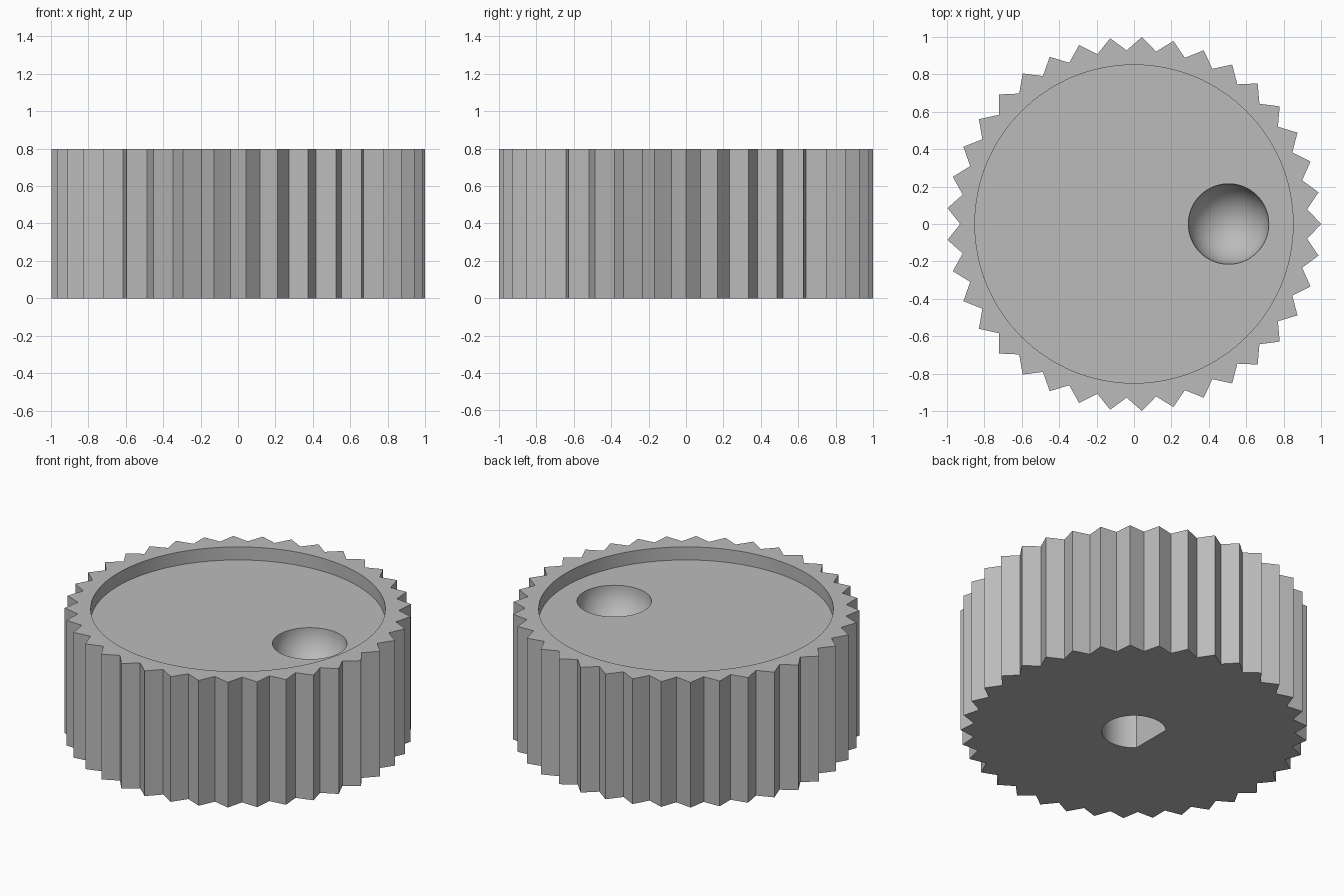
import bpy, bmesh, math

if "Cube" in bpy.data.objects:
    bpy.data.objects.remove(bpy.data.objects["Cube"])

TEETH = 37
HEIGHT = 0.797
TIP_R, VALLEY_R = 1.0, 0.928
FLOOR_Z = HEIGHT - 0.083


def prism(name, pts, z0, z1):
    """Extrude a closed outline from z0 to z1."""
    bm = bmesh.new()
    face = bm.faces.new([bm.verts.new((x, y, z0)) for x, y in pts])
    ext = bmesh.ops.extrude_face_region(bm, geom=[face])
    for v in ext["geom"]:
        if isinstance(v, bmesh.types.BMVert):
            v.co.z = z1
    bmesh.ops.recalc_face_normals(bm, faces=bm.faces)
    me = bpy.data.meshes.new(name)
    bm.to_mesh(me)
    bm.free()
    ob = bpy.data.objects.new(name, me)
    bpy.context.collection.objects.link(ob)
    return ob


def circle(r, n, a0=0.0, a1=2 * math.pi):
    return [(r * math.cos(a0 + (a1 - a0) * i / n),
             r * math.sin(a0 + (a1 - a0) * i / n)) for i in range(n)]


# knurled body: alternating tips and valleys
outline = []
for i in range(TEETH * 2):
    a = math.pi * i / TEETH
    r = VALLEY_R if i % 2 else TIP_R
    outline.append((r * math.cos(a), r * math.sin(a)))
knob = prism("knob", outline, 0, HEIGHT)

# round recess in the top
recess = prism("recess_cutter", circle(0.85, 128), FLOOR_Z, HEIGHT + 0.2)

# D-shaped shaft hole in the underside, flat side towards -x
half = math.acos(-0.13 / 0.185)
arc = circle(0.185, 48, -half, half) + [(-0.13, 0.185 * math.sin(half))]
shaft = prism("shaft_hole_cutter", arc, -0.2, 0.5)

# finger dimple in the recess floor
bpy.ops.mesh.primitive_uv_sphere_add(segments=64, ring_count=32, radius=0.215,
                                     location=(0.505, 0, FLOOR_Z + 0.001))
dimple = bpy.context.object
dimple.name = "dimple_cutter"

for cutter in (recess, shaft, dimple):
    mod = knob.modifiers.new(cutter.name, "BOOLEAN")
    mod.operation = "DIFFERENCE"
    mod.solver = "EXACT"
    mod.object = cutter

# apply the cuts and remove the cutters
bpy.ops.object.select_all(action="DESELECT")
bpy.context.view_layer.objects.active = knob
knob.select_set(True)
bpy.ops.object.convert(target="MESH")
for cutter in (recess, shaft, dimple):
    bpy.data.objects.remove(cutter)

grey = bpy.data.materials.new("grey")
grey.diffuse_color = (0.5, 0.5, 0.5, 1)
grey.use_nodes = True
grey.node_tree.nodes["Principled BSDF"].inputs["Base Color"].default_value = grey.diffuse_color
knob.data.materials.clear()
knob.data.materials.append(grey)
for p in knob.data.polygons:
    p.material_index = 0
bpy.ops.object.shade_smooth_by_angle(angle=math.radians(30))
